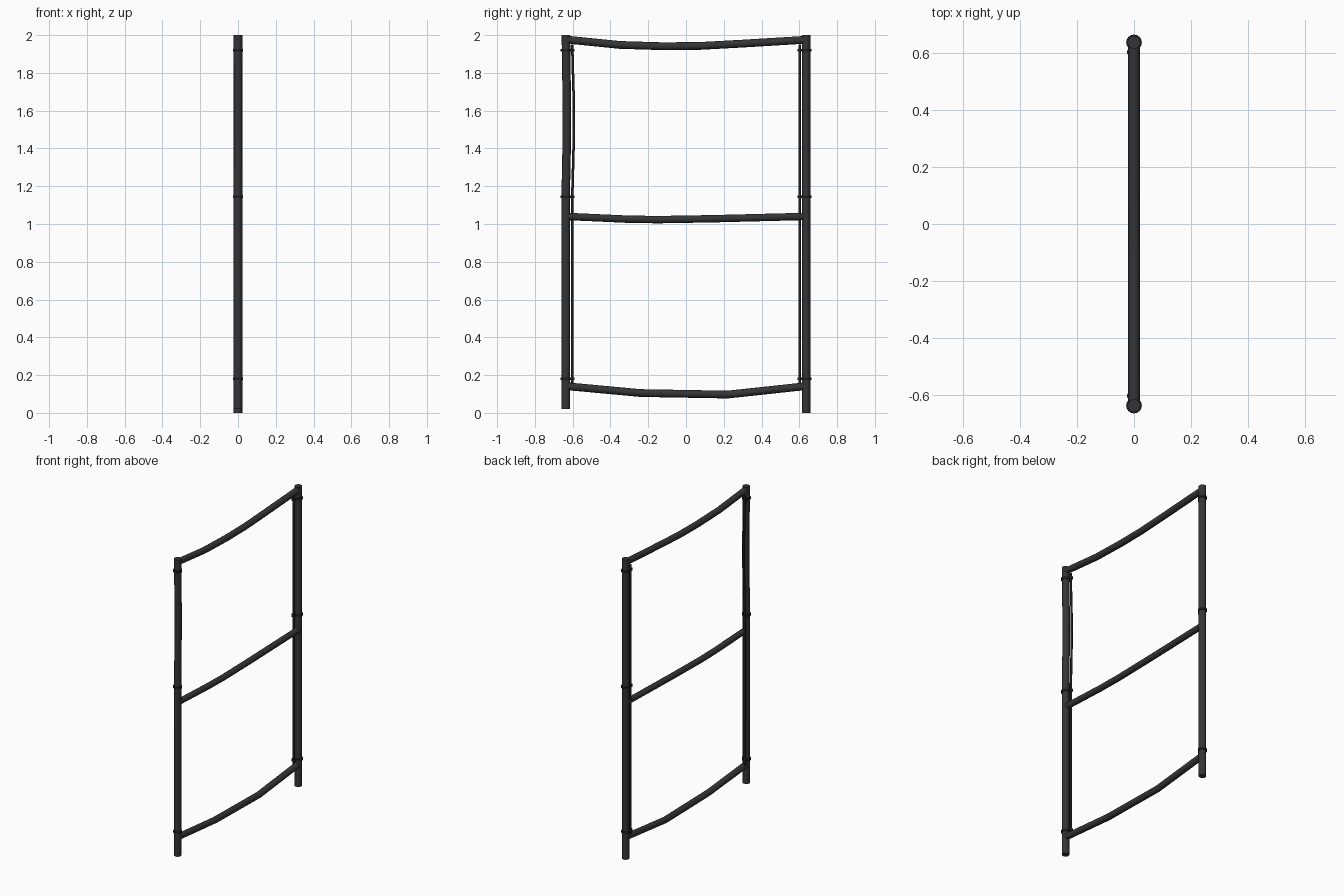
import bpy, bmesh, math
from mathutils import Vector

cube = bpy.data.objects.get("Cube")
if cube:
    bpy.data.objects.remove(cube, do_unlink=True)


def material(name, value):
    m = bpy.data.materials.new(name)
    m.use_nodes = True
    m.diffuse_color = (value, value, value, 1)
    m.node_tree.nodes["Principled BSDF"].inputs["Base Color"].default_value = (value, value, value, 1)
    return m


STEEL = material("dark grey metal", 0.035)
BLACK = material("black metal", 0.014)


def finish(name, bm, mat):
    bmesh.ops.recalc_face_normals(bm, faces=bm.faces)
    mesh = bpy.data.meshes.new(name)
    bm.to_mesh(mesh)
    bm.free()
    mesh.materials.append(mat)
    ob = bpy.data.objects.new(name, mesh)
    bpy.context.collection.objects.link(ob)
    bpy.ops.object.select_all(action='DESELECT')
    ob.select_set(True)
    bpy.context.view_layer.objects.active = ob
    bpy.ops.object.shade_smooth_by_angle(angle=math.radians(40))
    return ob


def tube(name, path, radius, mat, x=0, sides=16):
    """Capped round bar swept along (y, z) points at a constant x."""
    bm = bmesh.new()
    pts = [Vector((x, y, z)) for y, z in path]
    side = Vector((1, 0, 0))
    rings = []
    for i, p in enumerate(pts):
        tangent = (pts[min(i + 1, len(pts) - 1)] - pts[max(i - 1, 0)]).normalized()
        up = tangent.cross(side)
        angles = [math.tau * k / sides for k in range(sides)]
        rings.append([bm.verts.new(p + radius * (math.cos(a) * side + math.sin(a) * up))
                      for a in angles])
    for a, b in zip(rings, rings[1:]):
        for k in range(sides):
            n = (k + 1) % sides
            bm.faces.new((a[k], a[n], b[n], b[k]))
    bm.faces.new(rings[0])
    bm.faces.new(rings[-1])
    return finish(name, bm, mat)


POST_Y, ROD_Y, ROD_X = 0.636, 0.602, -0.012

# Upright posts, the front one slightly bent in its upper half
tube("front_post", [(-POST_Y, 0.02), (-POST_Y, 1.2), (-0.632, 1.4), (-0.631, 1.65),
                    (-0.634, 1.85), (-POST_Y, 2)], 0.0225, STEEL)
tube("back_post", [(POST_Y, 0), (POST_Y, 2)], 0.0225, STEEL)

# Sagging cross rails
tube("top_rail", [(-0.63, 1.976), (-0.35, 1.948), (-0.12, 1.941), (0.08, 1.943),
                  (0.3, 1.955), (0.63, 1.975)], 0.0205, STEEL)
tube("middle_rail", [(-0.63, 1.04), (-0.32, 1.026), (-0.15, 1.023), (0.15, 1.028),
                     (0.63, 1.04)], 0.0195, STEEL)
tube("bottom_rail", [(-0.63, 0.141), (-0.24, 0.105), (0.22, 0.097), (0.63, 0.141)],
     0.0205, STEEL)

# Thin rods running along the inner side of each post
tube("front_rod", [(-ROD_Y, 0.15), (-ROD_Y, 1.15), (-0.594, 1.45), (-0.593, 1.62),
                   (-0.6, 1.85), (-ROD_Y, 1.95)], 0.007, BLACK, ROD_X, 10)
tube("back_rod", [(ROD_Y, 0.15), (ROD_Y, 1.95)], 0.007, BLACK, ROD_X, 10)

# Clamps: a collar on the post joined to a small collar on the rod
for label, s in (("front", -1), ("back", 1)):
    for level, z in (("lower", 0.18), ("middle", 1.145), ("upper", 1.92)):
        h = 0.007
        tube(f"{label}_{level}_post_collar",
             [(s * POST_Y, z - h), (s * POST_Y, z + h)], 0.0275, BLACK)
        tube(f"{label}_{level}_rod_collar",
             [(s * ROD_Y, z - h), (s * ROD_Y, z + h)], 0.013, BLACK, ROD_X, 12)
